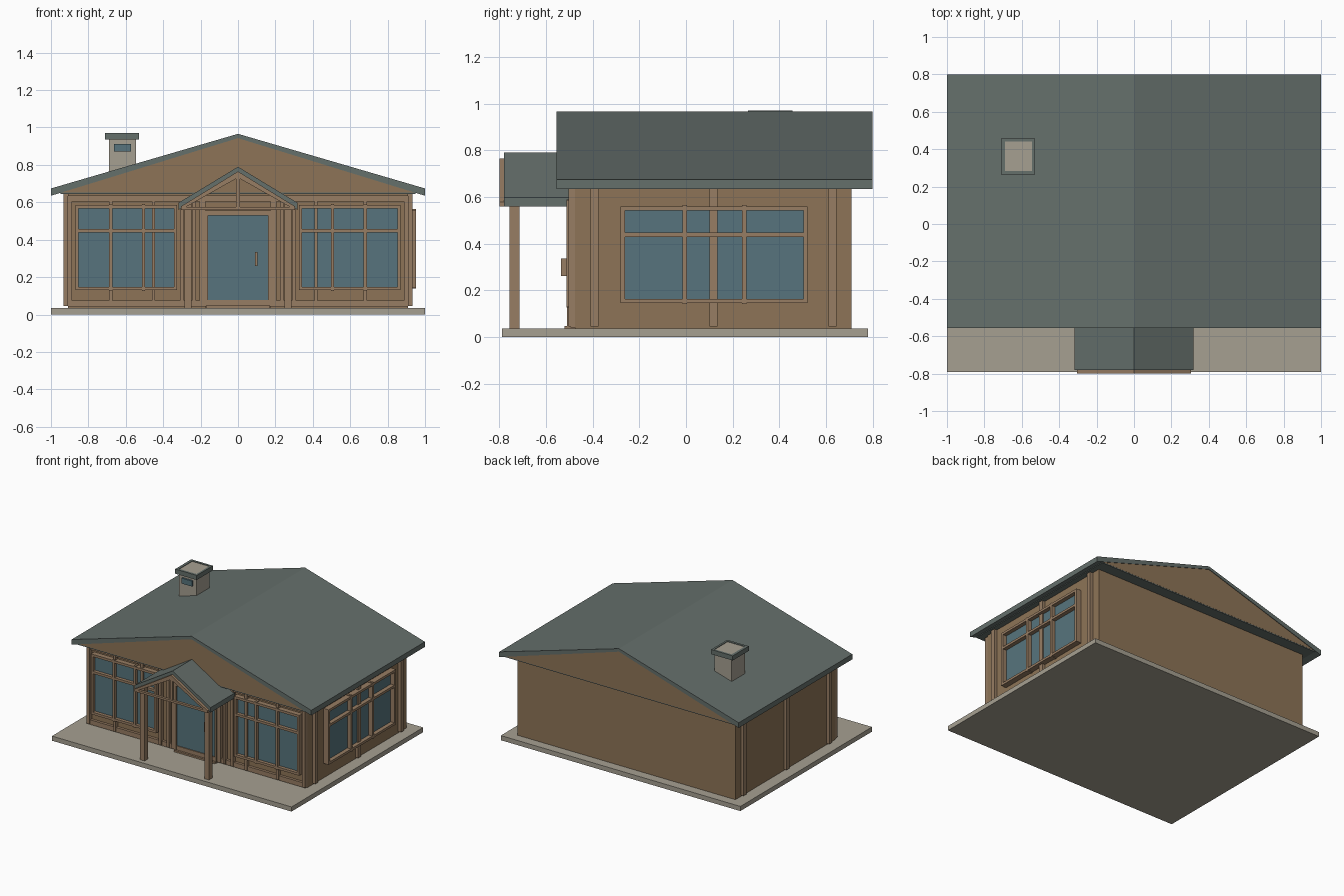
import bpy, bmesh
from mathutils import Vector

if "Cube" in bpy.data.objects:
    bpy.data.objects.remove(bpy.data.objects["Cube"])


def mat(name, r, g, b):
    m = bpy.data.materials.new(name)
    m.diffuse_color = (r, g, b, 1)
    m.use_nodes = True
    m.node_tree.nodes["Principled BSDF"].inputs["Base Color"].default_value = m.diffuse_color
    return m


WALL = mat("timber wall", 0.27, 0.175, 0.095)
TRIM = mat("timber trim", 0.31, 0.205, 0.125)
ROOF = mat("roof sheet", 0.13, 0.16, 0.148)
GLASS = mat("glass", 0.095, 0.175, 0.205)
STONE = mat("stone", 0.38, 0.35, 0.285)


def finish(name, bm, m):
    bmesh.ops.recalc_face_normals(bm, faces=bm.faces)
    me = bpy.data.meshes.new(name)
    bm.to_mesh(me)
    bm.free()
    me.materials.append(m)
    ob = bpy.data.objects.new(name, me)
    bpy.context.collection.objects.link(ob)
    return ob


def boxes(name, m, items):
    """One object made of boxes given as (x0, x1, y0, y1, z0, z1)."""
    bm = bmesh.new()
    for x0, x1, y0, y1, z0, z1 in items:
        vs = bmesh.ops.create_cube(bm, size=1)["verts"]
        for v in vs:
            v.co = Vector(((x0 + x1) / 2 + v.co.x * (x1 - x0),
                           (y0 + y1) / 2 + v.co.y * (y1 - y0),
                           (z0 + z1) / 2 + v.co.z * (z1 - z0)))
    return finish(name, bm, m)


def prism(name, m, pts, y0, y1):
    """Extrude an x/z outline along y."""
    bm = bmesh.new()
    f = bm.faces.new([bm.verts.new((x, y0, z)) for x, z in pts])
    ext = bmesh.ops.extrude_face_region(bm, geom=[f])["geom"]
    bmesh.ops.translate(bm, vec=(0, y1 - y0, 0),
                        verts=[v for v in ext if isinstance(v, bmesh.types.BMVert)])
    return finish(name, bm, m)


def chevron(name, m, half, top, eave_top, eave_low, low, y0, y1):
    """Pitched roof shell or rafter pair."""
    return prism(name, m, [(-half, eave_top), (0, top), (half, eave_top),
                           (half, eave_low), (0, low), (-half, eave_low)], y0, y1)


def window_bars(u0, u1, z0, z1, mullions, rail, w=0.018):
    """Frame rectangles (u0, u1, z0, z1) in the plane of the wall."""
    bars = [(u0, u0 + w, z0, z1), (u1 - w, u1, z0, z1),
            (u0 + w, u1 - w, z0, z0 + w), (u0 + w, u1 - w, z1 - w, z1),
            (u0 + w, u1 - w, rail - w / 2, rail + w / 2)]
    for u in mullions:
        bars.append((u - w / 2, u + w / 2, z0 - 0.005, z1 + 0.005))
    return bars


# base and body
boxes("base_slab", STONE, [(-1, 1, -0.79, 0.78, 0, 0.035)])
boxes("house_body", WALL, [(-0.91, 0.91, -0.475, 0.71, 0.035, 0.655)])

# main roof, gables and soffit
chevron("main_roof", ROOF, 1, 0.966, 0.674, 0.635, 0.943, -0.555, 0.80)
prism("gable_fill", WALL, [(-0.95, 0.652), (0, 0.945), (0.95, 0.652)], -0.55, 0.796)
boxes("soffit", ROOF, [(-0.95, 0.95, -0.549, 0.795, 0.645, 0.652)])

# front wall timbers
FY = -0.475
posts = []
for s in (-1, 1):
    for c, w in ((0.90, 0.025), (0.30, 0.02), (0.235, 0.02), (0.19, 0.03), (0.68, 0.018)):
        posts.append((s * c - w / 2, s * c + w / 2, -0.503, FY, 0.045, 0.635))
for x in (-0.452, 0.417):
    posts.append((x - 0.009, x + 0.009, -0.503, FY, 0.045, 0.635))
boxes("front_posts", TRIM, posts)
boxes("front_rails", TRIM, [(-0.91, 0.91, -0.495, FY, 0.605, 0.637)]
      + [(min(s * 0.17, s * 0.91), max(s * 0.17, s * 0.91), -0.495, FY, 0.04, 0.075)
         for s in (-1, 1)])

# front windows
for side, s in (("left", -1), ("right", 1)):
    bars = window_bars(0.325, 0.87, 0.13, 0.585, (0.505, 0.68), 0.448)
    boxes(f"front_window_frame_{side}", TRIM,
          [(min(s * a, s * b), max(s * a, s * b), -0.513, FY, z0, z1) for a, b, z0, z1 in bars])
    c = s * 0.5975
    boxes(f"front_window_glass_{side}", GLASS, [(c - 0.26, c + 0.26, -0.488, FY, 0.145, 0.57)])

# side posts on both walls
side_posts = []
for s in (-1, 1):
    for y in (-0.393, 0.117, 0.628):
        side_posts.append((s * 0.92 - 0.013, s * 0.92 + 0.013, y - 0.017, y + 0.017, 0.045, 0.645))
boxes("side_posts", TRIM, side_posts)

# right window
boxes("side_window_frame", TRIM,
      [(0.905, 0.953, a, b, z0, z1)
       for a, b, z0, z1 in window_bars(-0.28, 0.522, 0.145, 0.56, (-0.005, 0.25), 0.438)])
boxes("side_window_glass", GLASS, [(0.905, 0.922, -0.265, 0.51, 0.16, 0.55)])

# door
boxes("door_frame", TRIM, [(-0.175, -0.16, -0.51, FY, 0.035, 0.55),
                           (0.16, 0.175, -0.51, FY, 0.035, 0.55),
                           (-0.175, 0.175, -0.51, FY, 0.53, 0.555),
                           (-0.16, 0.16, -0.505, FY, 0.045, 0.077)])
boxes("door_glass", GLASS, [(-0.16, 0.16, -0.498, FY, 0.075, 0.532)])
boxes("door_sill", TRIM, [(-0.17, 0.17, -0.52, FY, 0.035, 0.047)])
boxes("door_handle", TRIM, [(0.09, 0.104, -0.535, -0.495, 0.26, 0.335)])

# porch
chevron("porch_roof", ROOF, 0.317, 0.79, 0.598, 0.56, 0.757, -0.78, -0.49)
chevron("porch_rafters", TRIM, 0.305, 0.765, 0.578, 0.56, 0.732, -0.80, -0.775)
boxes("porch_truss", TRIM, [(-0.305, 0.305, -0.798, -0.778, 0.56, 0.576),
                            (-0.01, 0.01, -0.796, -0.78, 0.57, 0.745)])
boxes("porch_posts", TRIM, [(s * 0.268 - 0.019, s * 0.268 + 0.019, -0.757, -0.715, 0.035, 0.59)
                            for s in (-1, 1)])

# chimney
boxes("chimney", STONE, [(-0.69, -0.545, 0.283, 0.44, 0.72, 0.966)])
X0, X1, Y0, Y1 = -0.71, -0.53, 0.265, 0.457
boxes("chimney_cap", ROOF, [(X0, X1, Y0, 0.283, 0.935, 0.97), (X0, X1, 0.44, Y1, 0.935, 0.97),
                            (X0, -0.69, 0.283, 0.44, 0.935, 0.97),
                            (-0.545, X1, 0.283, 0.44, 0.935, 0.97)])
boxes("chimney_vent", GLASS, [(-0.662, -0.573, 0.27, 0.29, 0.872, 0.913)])
